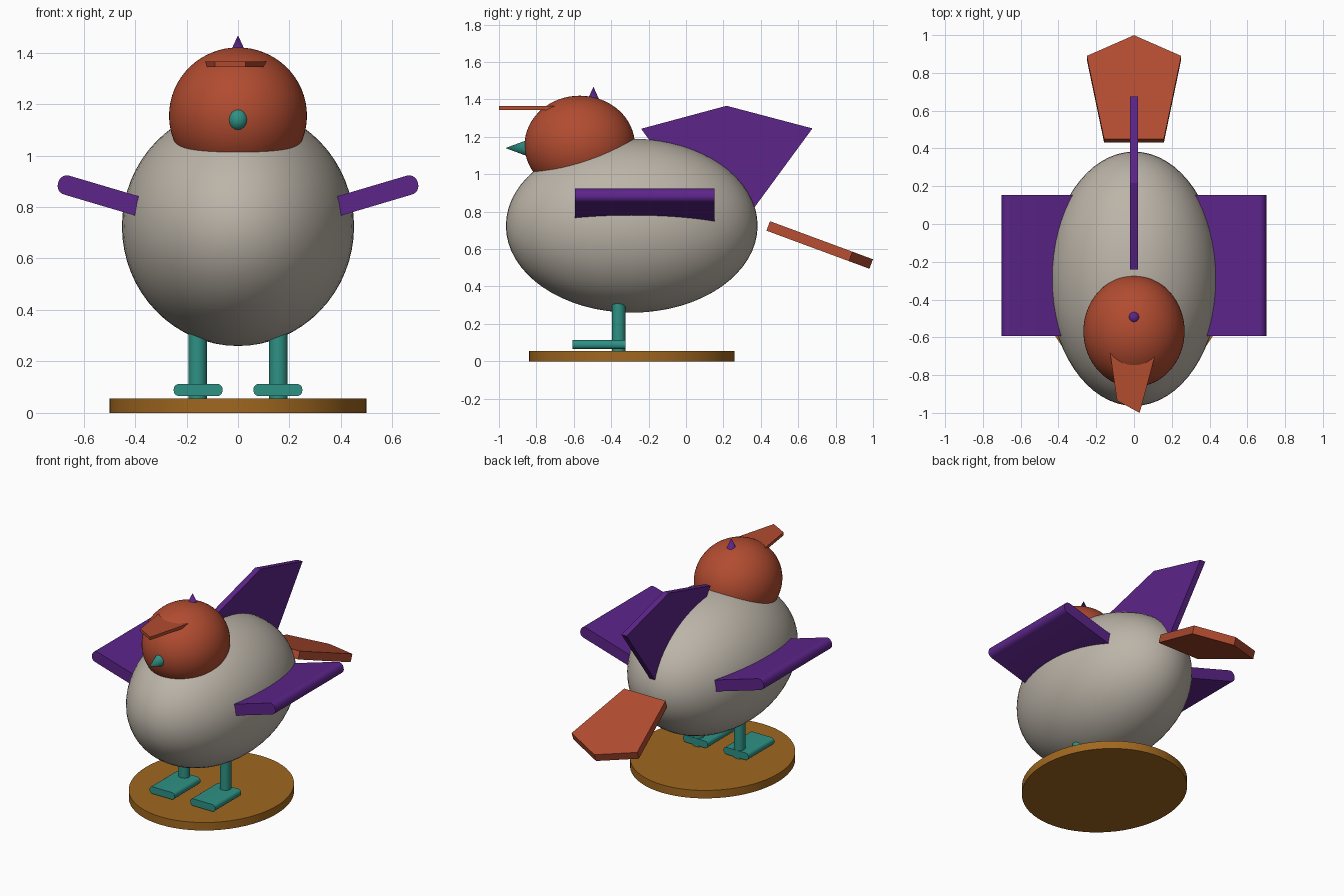
import bpy, bmesh, math
from mathutils import Matrix, Vector

cube = bpy.data.objects.get("Cube")
if cube:
    bpy.data.objects.remove(cube, do_unlink=True)


def material(name, rgb):
    m = bpy.data.materials.new(name)
    m.use_nodes = True
    m.diffuse_color = (*rgb, 1)
    m.node_tree.nodes["Principled BSDF"].inputs["Base Color"].default_value = (*rgb, 1)
    return m


grey = material("warm grey", (0.50, 0.456, 0.392))
rust = material("rust red", (0.445, 0.072, 0.03))
purple = material("purple", (0.107, 0.018, 0.254))
teal = material("teal", (0.027, 0.283, 0.231))
ochre = material("ochre", (0.352, 0.136, 0.014))


def finish(name, bm, mat, smooth=None):
    bmesh.ops.recalc_face_normals(bm, faces=bm.faces)
    mesh = bpy.data.meshes.new(name)
    bm.to_mesh(mesh)
    bm.free()
    mesh.materials.append(mat)
    ob = bpy.data.objects.new(name, mesh)
    bpy.context.collection.objects.link(ob)
    if smooth:
        bpy.ops.object.select_all(action='DESELECT')
        ob.select_set(True)
        bpy.context.view_layer.objects.active = ob
        bpy.ops.object.shade_smooth_by_angle(angle=math.radians(smooth))
    return ob


def place(loc, rot=(0, 0, 0), scale=(1, 1, 1)):
    turn = Matrix.Identity(3)
    for axis, angle in zip("XYZ", rot):
        turn = Matrix.Rotation(math.radians(angle), 3, axis) @ turn
    return Matrix.Translation(loc) @ turn.to_4x4() @ Matrix.Diagonal((*scale, 1))


def ellipsoid(name, loc, radii, mat):
    bm = bmesh.new()
    bmesh.ops.create_uvsphere(bm, u_segments=64, v_segments=32, radius=1,
                              matrix=place(loc, scale=radii))
    return finish(name, bm, mat, 60)


def cone(name, loc, r1, r2, depth, mat, rot=(0, 0, 0), scale=(1, 1, 1), sides=32):
    bm = bmesh.new()
    bmesh.ops.create_cone(bm, cap_ends=True, segments=sides, radius1=r1, radius2=r2,
                          depth=depth, matrix=place(loc, rot, scale))
    return finish(name, bm, mat, 40)


def plate(name, outline, thickness, mat, matrix):
    # outline in local xy, extruded along local -z
    bm = bmesh.new()
    face = bm.faces.new([bm.verts.new((x, y, 0)) for x, y in outline])
    out = bmesh.ops.extrude_face_region(bm, geom=[face])
    moved = [v for v in out["geom"] if isinstance(v, bmesh.types.BMVert)]
    bmesh.ops.translate(bm, verts=moved, vec=(0, 0, -thickness))
    bmesh.ops.transform(bm, matrix=matrix, verts=bm.verts)
    return finish(name, bm, mat)


def slab(name, size, bevel, sides, matrix, mat):
    # box whose long y edges on the chosen x sides are rounded
    bm = bmesh.new()
    bmesh.ops.create_cube(bm, size=1, matrix=Matrix.Diagonal((*size, 1)))
    edges = []
    for e in bm.edges:
        a, b = (v.co for v in e.verts)
        along_y = abs(a.y - b.y) > size[1] / 2
        if along_y and any(a.x * s > 0 for s in sides):
            edges.append(e)
    bmesh.ops.bevel(bm, geom=edges, offset=bevel, segments=6, profile=0.5, affect='EDGES')
    bmesh.ops.transform(bm, matrix=matrix, verts=bm.verts)
    return finish(name, bm, mat, 35)


# Body and head
ellipsoid("body", (0, -0.29, 0.725), (0.451, 0.673, 0.465), grey)
ellipsoid("head", (0, -0.568, 1.155), (0.268, 0.295, 0.265), rust)

# Beak and crest
cone("beak", (0, -0.895, 1.14), 0.052, 0, 0.14, teal, (90, 0, 0), (0.88, 1, 1), 16)
cone("crest", (0, -0.495, 1.43), 0.034, 0, 0.075, purple)

# Flat brim above the face
plate("brim", [(-0.13, -0.66), (-0.09, -0.935), (0.03, -1.0), (0.113, -0.69), (0, -0.58)],
      0.021, rust, place((0, 0, 1.365)))

# Tail slopes down and backwards
plate("tail", [(-0.158, 0), (0.158, 0), (0.25, 0.47), (0, 0.587), (-0.25, 0.47)],
      0.054, rust, place((0, 0.449, 0.749), (-20.3, 0, 0)))

# Upright fin on the back, drawn in the yz plane
fin_plane = Matrix(((0, 0, 1, 0.02), (1, 0, 0, 0), (0, 1, 0, 0), (0, 0, 0, 1)))
plate("back_fin", [(-0.24, 1.243), (0.07, 0.82), (0.364, 0.82), (0.676, 1.245), (0.217, 1.366)],
      0.04, purple, fin_plane)

# Wings, legs and feet on both sides
tilt = 16.5
wing_length = 0.46
for side, word in ((1, "left"), (-1, "right")):
    direction = Vector((math.cos(math.radians(tilt)) * side, 0, math.sin(math.radians(tilt))))
    tip = Vector((0.662 * side, -0.22, 0.884)) + direction * 0.038
    slab(f"{word}_wing", (wing_length, 0.745, 0.076), 0.034, (side,),
         place(tip - direction * wing_length / 2, (0, -tilt * side, 0)), purple)
    cone(f"{word}_leg", (0.157 * side, -0.36, 0.19), 0.036, 0.036, 0.28, teal)
    slab(f"{word}_foot", (0.19, 0.284, 0.048), 0.022, (1, -1),
         place((0.155 * side, -0.465, 0.089)), teal)

# Oval stand
cone("stand", (0, -0.29, 0.0275), 1, 1, 0.055, ochre, scale=(0.5, 0.55, 1), sides=64)
